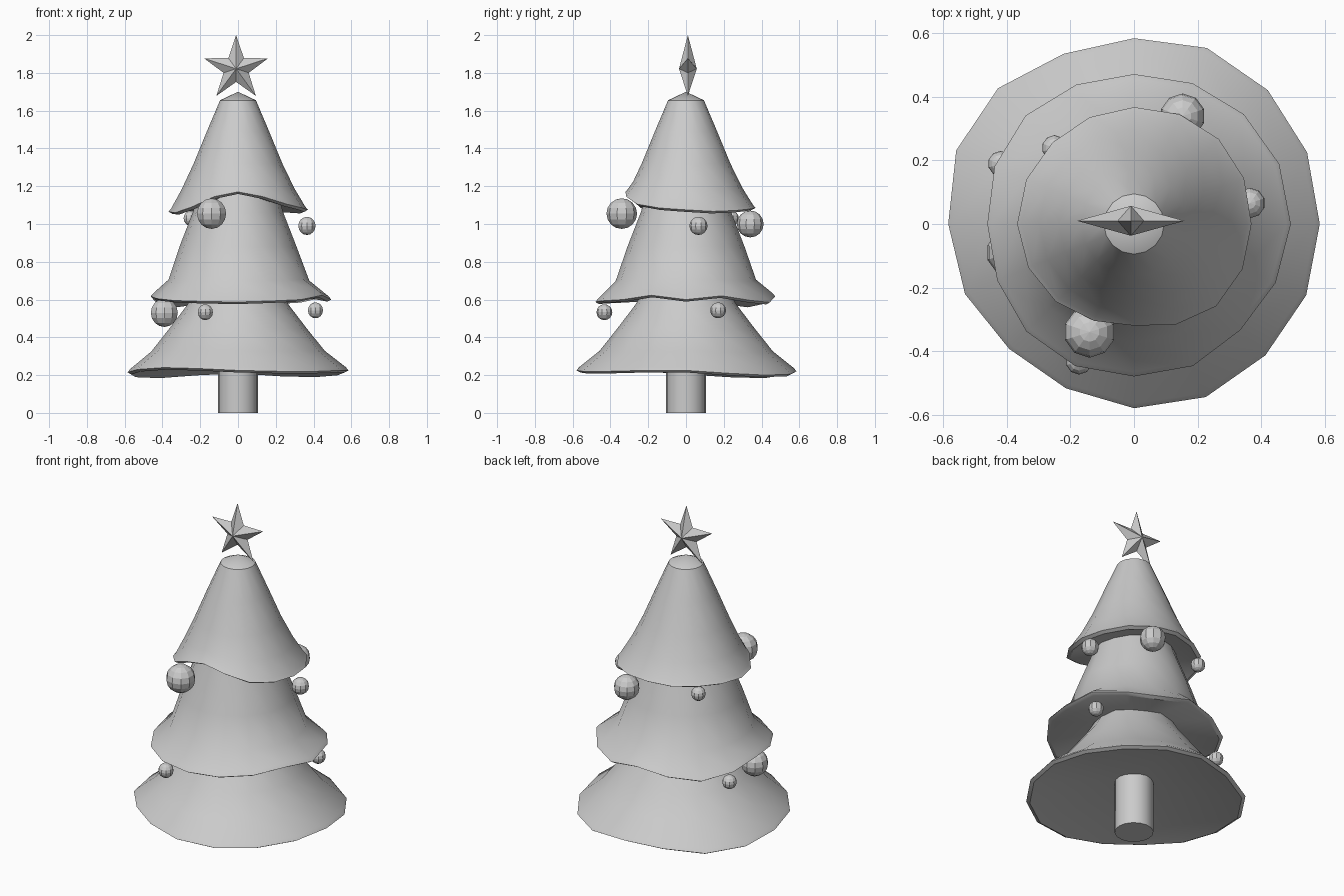
import bpy, bmesh
from math import sin, cos, pi, radians

if "Cube" in bpy.data.objects:
    bpy.data.objects.remove(bpy.data.objects["Cube"])

N = 16


def finish(name, bm, smooth=None):
    bmesh.ops.recalc_face_normals(bm, faces=bm.faces[:])
    me = bpy.data.meshes.new(name)
    bm.to_mesh(me)
    bm.free()
    ob = bpy.data.objects.new(name, me)
    bpy.context.collection.objects.link(ob)
    if smooth:
        bpy.ops.object.select_all(action='DESELECT')
        bpy.context.view_layer.objects.active = ob
        ob.select_set(True)
        bpy.ops.object.shade_smooth_by_angle(angle=radians(smooth))
    return ob


def tier(name, top_z, profile, rim_r, rim_z, under_z):
    """Lathed skirt; profile rows are (radius, z, share of the rim's waviness)."""
    mr, mz = sum(rim_r) / N, sum(rim_z) / N
    rows = profile + [(mr - .014, mz + .022, 1), (mr, mz + .005, 1), (mr - .02, mz - .006, 1)]
    bm = bmesh.new()
    rings = []
    for r, z, w in rows:
        ring = []
        for i in range(N):
            a = 2 * pi * i / N
            rad = r + w * (rim_r[i] - mr)
            ring.append(bm.verts.new((rad * cos(a), rad * sin(a), z + w * (rim_z[i] - mz))))
        rings.append(ring)
    apex = bm.verts.new((0, 0, top_z))
    hub = bm.verts.new((0, 0, under_z))
    for i in range(N):
        j = (i + 1) % N
        for a, b in zip(rings, rings[1:]):
            bm.faces.new((a[i], b[i], b[j], a[j]))
        bm.faces.new((apex, rings[0][i], rings[0][j]))
        bm.faces.new((hub, rings[-1][j], rings[-1][i]))
    return finish(name, bm, 40)


# Trunk
bm = bmesh.new()
bmesh.ops.create_cone(bm, cap_ends=True, segments=N, radius1=.105, radius2=.105, depth=.45)
bmesh.ops.translate(bm, verts=bm.verts[:], vec=(0, 0, .225))
finish("trunk", bm, 40)

# Foliage tiers, rim values run counter-clockwise from +x
tier("lower_foliage", .75, [(.18, .72, 0), (.27, .57, 0), (.365, .445, .1), (.46, .325, .4)],
     [.585, .59, .596, .6, .585, .58, .605, .606, .585, .576, .556, .56, .58, .59, .585, .587],
     [.22, .205, .195, .2, .215, .205, .19, .195, .21, .225, .235, .23, .22, .215, .215, .22],
     .33)
tier("middle_foliage", 1.25, [(.19, 1.22, 0), (.24, 1.06, 0), (.31, .88, 0), (.373, .7, .3)],
     [.494, .495, .489, .48, .472, .475, .483, .475, .462, .466, .479, .484, .48, .484, .473, .483],
     [.595, .615, .59, .58, .612, .585, .565, .585, .612, .6, .59, .585, .582, .588, .595, .618],
     .68)
tier("upper_foliage", 1.70, [(.095, 1.655, 0), (.165, 1.49, 0), (.235, 1.32, .05), (.295, 1.195, .4)],
     [.37, .375, .378, .374, .368, .364, .363, .367, .368, .36, .347, .33, .32, .343, .366, .37],
     [1.07, 1.062, 1.067, 1.075, 1.08, 1.075, 1.075, 1.07, 1.06, 1.055, 1.085, 1.14, 1.165, 1.14,
      1.1, 1.08],
     1.17)

# Star topper
bm = bmesh.new()
cx, cy, cz = -.01, .01, 1.822
pts = []
for i in range(10):
    r = .178 if i % 2 == 0 else .07
    a = pi / 2 + i * pi / 5
    pts.append(bm.verts.new((cx + r * cos(a), cy, cz + r * sin(a))))
for s in (-1, 1):
    tip = bm.verts.new((cx, cy + s * .047, cz))
    for i in range(10):
        bm.faces.new((tip, pts[i], pts[(i + 1) % 10]))
finish("star", bm)

# Round ornaments: x, y, z, radius
balls = [(-.14, -.34, 1.055, .081), (.365, .066, .99, .048), (.153, .34, 1.0, .071),
         (-.25, .24, 1.03, .04), (-.39, -.09, .53, .075), (-.173, -.432, .533, .042),
         (.41, .17, .543, .042), (-.42, .19, .53, .04)]
for k, (x, y, z, r) in enumerate(balls):
    bm = bmesh.new()
    bmesh.ops.create_uvsphere(bm, u_segments=10, v_segments=8, radius=r)
    bmesh.ops.translate(bm, verts=bm.verts[:], vec=(x, y, z))
    finish(f"ornament_{k + 1}", bm)
